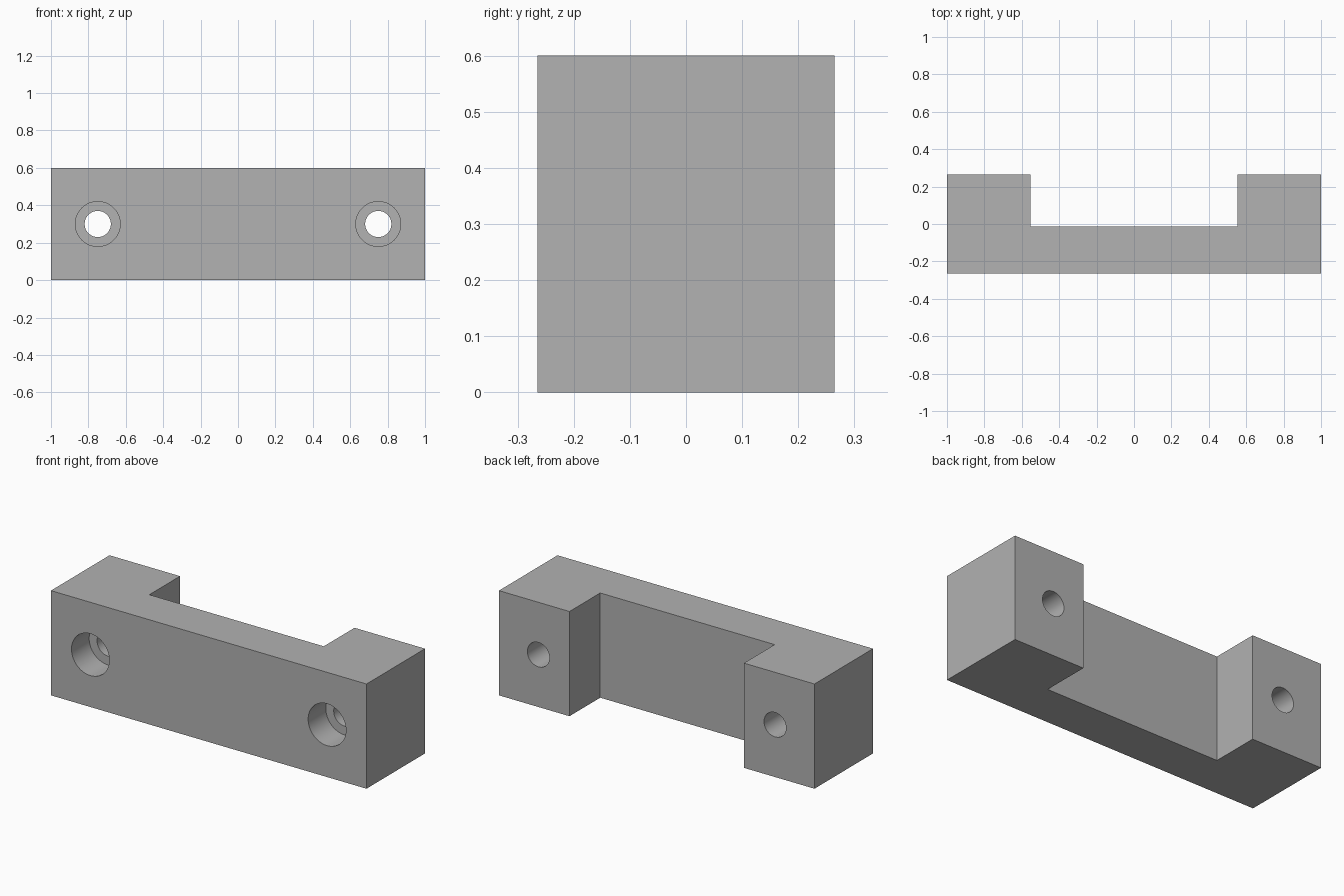
import bpy, bmesh
from math import pi
from mathutils import Matrix, Vector

if "Cube" in bpy.data.objects:
    bpy.data.objects.remove(bpy.data.objects["Cube"], do_unlink=True)

HEIGHT = 0.60
FRONT, BACK = -0.265, 0.265
NOTCH_X, NOTCH_Y = 0.553, -0.013
HOLE_X, HOLE_Z = 0.75, 0.30

grey = bpy.data.materials.new("plain grey")
grey.use_nodes = True
colour = (0.445, 0.445, 0.445, 1)
grey.diffuse_color = colour
grey.node_tree.nodes["Principled BSDF"].inputs["Base Color"].default_value = colour


def add_object(name, bm):
    bmesh.ops.recalc_face_normals(bm, faces=bm.faces)
    mesh = bpy.data.meshes.new(name)
    bm.to_mesh(mesh)
    bm.free()
    mesh.materials.append(grey)
    obj = bpy.data.objects.new(name, mesh)
    bpy.context.collection.objects.link(obj)
    return obj


def add_cutter(name, x, radius, y0, y1):
    bm = bmesh.new()
    place = Matrix.Translation((x, (y0 + y1) / 2, HOLE_Z)) @ Matrix.Rotation(pi / 2, 4, "X")
    bmesh.ops.create_cone(bm, cap_ends=True, segments=64, radius1=radius,
                          radius2=radius, depth=y1 - y0, matrix=place)
    obj = add_object(name, bm)
    obj.hide_render = True
    return obj


# U-shaped bracket body, extruded upward
half = [(1, FRONT), (1, BACK), (NOTCH_X, BACK), (NOTCH_X, NOTCH_Y)]
outline = half + [(-x, y) for x, y in reversed(half)]
bm = bmesh.new()
base = bm.faces.new([bm.verts.new((x, y, 0)) for x, y in outline])
top = bmesh.ops.extrude_face_region(bm, geom=[base], use_keep_orig=True)
bmesh.ops.translate(bm, vec=Vector((0, 0, HEIGHT)),
                    verts=[v for v in top["geom"] if isinstance(v, bmesh.types.BMVert)])
body = add_object("bracket_body", bm)

# Counterbored screw holes, one through each foot
cutters = []
for side, x in (("right", -HOLE_X), ("left", HOLE_X)):
    cutters.append(add_cutter(side + "_screw_hole", x, 0.07, FRONT - 0.1, BACK + 0.1))
    cutters.append(add_cutter(side + "_counterbore", x, 0.12, FRONT - 0.1, FRONT + 0.16))

bpy.context.view_layer.objects.active = body
body.select_set(True)
for cutter in cutters:
    cut = body.modifiers.new(cutter.name, "BOOLEAN")
    cut.operation = "DIFFERENCE"
    cut.solver = "EXACT"
    cut.object = cutter
    bpy.ops.object.modifier_apply(modifier=cut.name)
for cutter in cutters:
    bpy.data.objects.remove(cutter, do_unlink=True)

# Smooth bores with crisp edges
bpy.ops.object.shade_smooth_by_angle(angle=pi / 6)
